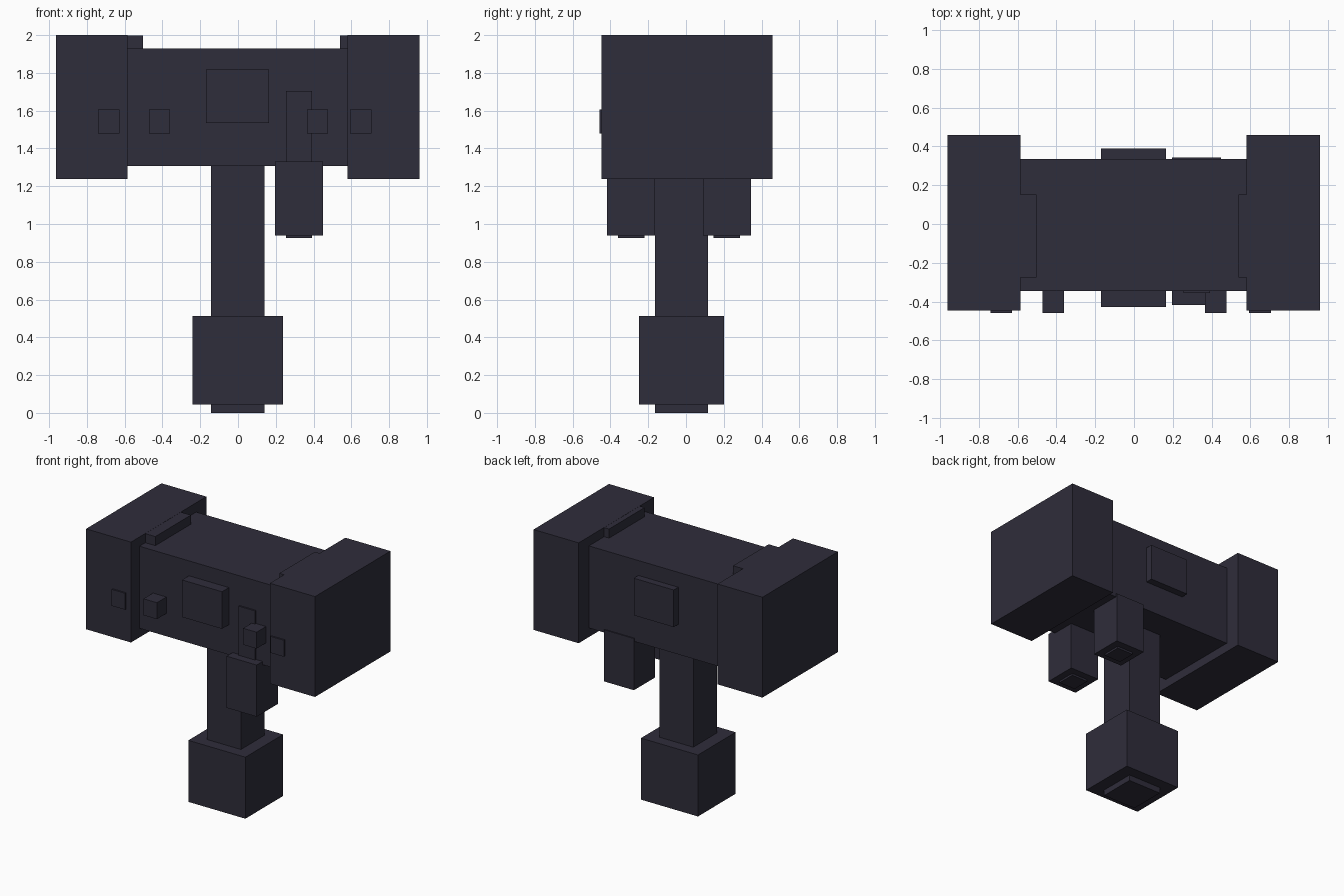
import bpy

# One flat dark slate colour for the whole hammer
slate = bpy.data.materials.new("dark slate")
slate.diffuse_color = (0.028, 0.026, 0.043, 1)


def box(name, x, y, z):
    """Box spanning the given (min, max) range on each axis."""
    bpy.ops.mesh.primitive_cube_add(size=1)
    ob = bpy.context.object
    ob.name = name
    spans = (x, y, z)
    centre = [(a + b) / 2 for a, b in spans]
    size = [b - a for a, b in spans]
    for v in ob.data.vertices:
        v.co = [centre[i] + v.co[i] * size[i] for i in range(3)]
    ob.data.materials.append(slate)
    return ob


# Handle running from the tip of the pommel up to the head
box("handle", (-0.143, 0.14), (-0.165, 0.117), (0, 1.33))
box("pommel", (-0.242, 0.237), (-0.25, 0.202), (0.045, 0.512))

# Head core with heavy striking blocks at both ends
box("head_core", (-0.6, 0.6), (-0.345, 0.335), (1.307, 1.93))
box("left_striking_block", (-0.963, -0.586), (-0.447, 0.458), (1.238, 2))
box("right_striking_block", (0.581, 0.96), (-0.447, 0.458), (1.238, 2))

# Raised collars on top, next to the striking blocks
box("left_collar", (-0.6, -0.502), (-0.275, 0.152), (1.9, 1.999))
box("right_collar", (0.54, 0.6), (-0.275, 0.152), (1.9, 1.999))

# Square plates on the front and back of the head
box("front_plate", (-0.17, 0.165), (-0.428, -0.33), (1.535, 1.817))
box("back_plate", (-0.17, 0.165), (0.32, 0.39), (1.535, 1.817))

# Row of square studs along the front
for i, x in enumerate((-0.74, -0.472, 0.365, 0.594)):
    box(f"stud_{i + 1}", (x, x + 0.112), (-0.459, -0.33), (1.48, 1.605))

# Strap and the two hanging vials with their end caps
box("strap", (0.255, 0.392), (-0.357, -0.33), (1.3, 1.705))
for side, y in (("front", -0.417), ("back", 0.09)):
    box(f"{side}_vial", (0.197, 0.449), (y, y + 0.253), (0.94, 1.332))
    box(f"{side}_vial_cap", (0.253, 0.393), (y + 0.056, y + 0.197), (0.925, 0.96))
